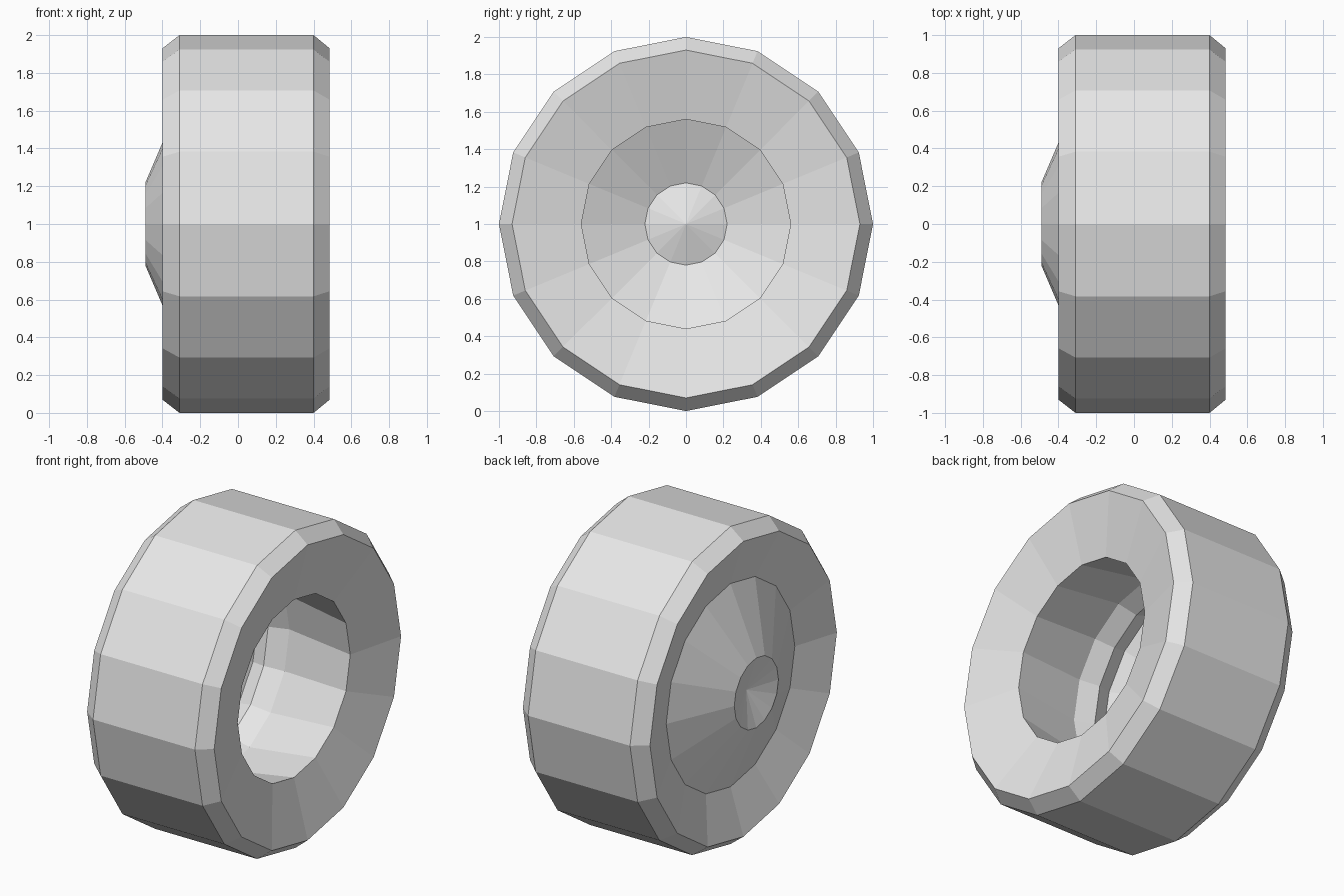
import bpy, bmesh, math

if "Cube" in bpy.data.objects:
    bpy.data.objects.remove(bpy.data.objects["Cube"])

SIDES = 16

grey = bpy.data.materials.new("light_grey")
grey.diffuse_color = (0.8, 0.8, 0.8, 1)
grey.use_nodes = True
grey.node_tree.nodes["Principled BSDF"].inputs["Base Color"].default_value = grey.diffuse_color


def revolve(name, profile, closed):
    """Turn a list of (x, radius) points around the wheel axle."""
    bm = bmesh.new()
    rings = []
    for x, r in profile:
        if r == 0:
            rings.append([bm.verts.new((x, 0, 1))] * SIDES)
            continue
        angles = [2 * math.pi * i / SIDES for i in range(SIDES)]
        rings.append([bm.verts.new((x, r * math.sin(a), 1 + r * math.cos(a)))
                      for a in angles])
    pairs = list(zip(rings, rings[1:]))
    if closed:
        pairs.append((rings[-1], rings[0]))
    for a, b in pairs:
        for i in range(SIDES):
            j = (i + 1) % SIDES
            corners = dict.fromkeys((a[i], a[j], b[j], b[i]))
            bm.faces.new(list(corners))
    bmesh.ops.recalc_face_normals(bm, faces=bm.faces)
    if not closed:
        # open shell: outside faces -x
        if sum(f.normal.x * f.calc_area() for f in bm.faces) > 0:
            bmesh.ops.reverse_faces(bm, faces=bm.faces)
    mesh = bpy.data.meshes.new(name)
    bm.to_mesh(mesh)
    bm.free()
    mesh.materials.append(grey)
    obj = bpy.data.objects.new(name, mesh)
    bpy.context.collection.objects.link(obj)
    return obj


# Tyre: bevelled tread, dished side walls and stepped inner bore
revolve("tyre", [
    (-0.31, 0.64), (-0.40, 0.93), (-0.31, 1.0), (0.40, 1.0), (0.485, 0.93),
    (0.39, 0.56), (-0.09, 0.64), (-0.21, 0.60),
], closed=True)

# Hub cap: bulging cone with a shallow dimple at its centre
revolve("hub_cap", [(-0.31, 0.64), (-0.49, 0.22), (-0.42, 0.0)], closed=False)
